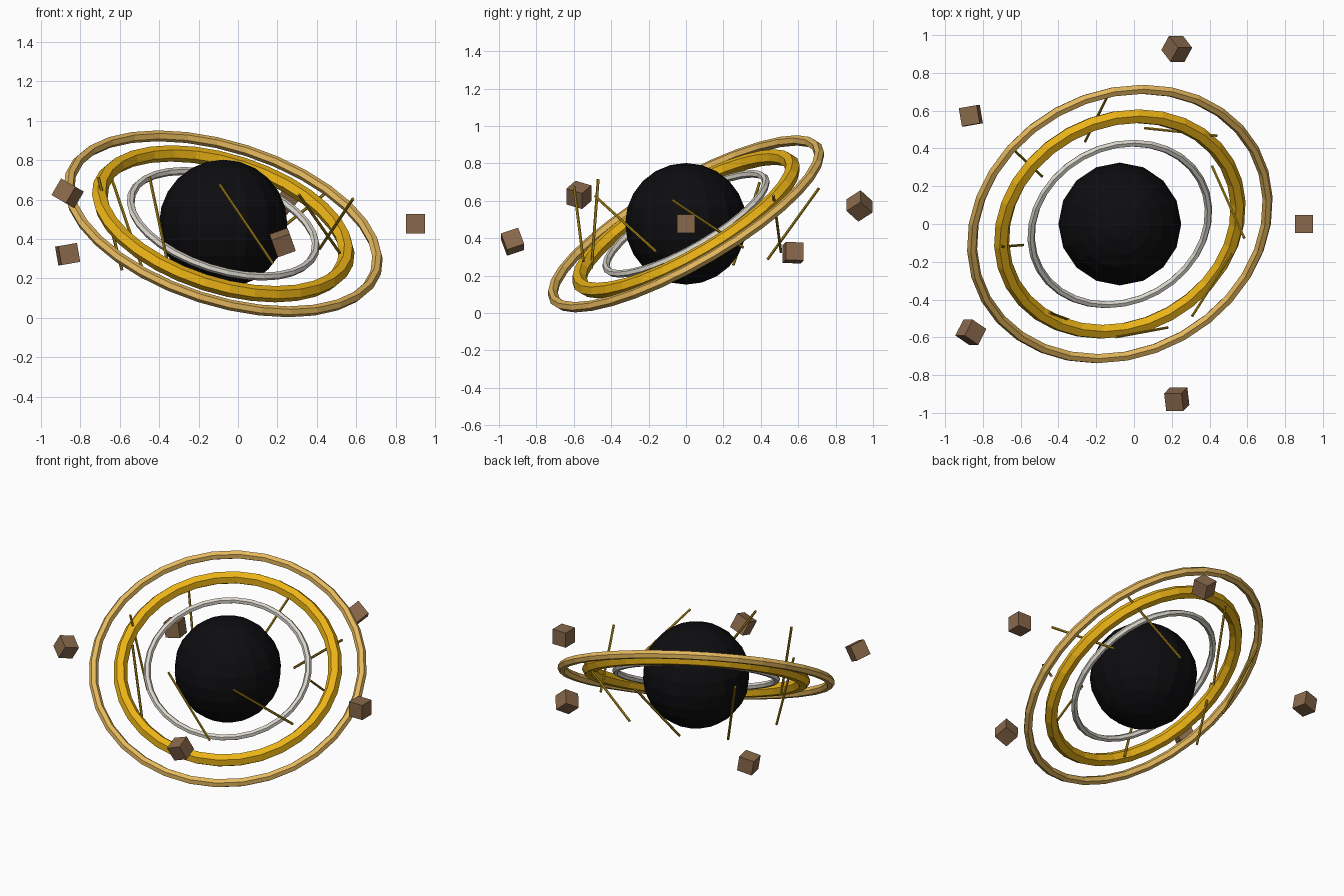
import bpy, math
from mathutils import Vector, Euler, Matrix

if "Cube" in bpy.data.objects:
    bpy.data.objects.remove(bpy.data.objects["Cube"])

S = 0.8125                              # overall scale
C = Vector((-0.075, 0, 0.477))          # centre of the whole model
TILT = Euler((0.5, 0.31, 0))


def material(name, rgb):
    m = bpy.data.materials.new(name)
    m.diffuse_color = (*rgb, 1)
    m.use_nodes = True
    m.node_tree.nodes["Principled BSDF"].inputs["Base Color"].default_value = m.diffuse_color
    return m


def finish(name, mat):
    ob = bpy.context.object
    ob.name = name
    ob.data.materials.append(mat)
    return ob


black = material("black", (0.004, 0.004, 0.005))
silver = material("pale_metal", (0.70, 0.67, 0.60))
gold = material("gold", (0.83, 0.45, 0.008))
light_gold = material("light_gold", (0.78, 0.48, 0.11))
dark_gold = material("dark_gold", (0.48, 0.29, 0.01))
brown = material("brown", (0.25, 0.14, 0.07))

# central dark sphere
bpy.ops.mesh.primitive_uv_sphere_add(segments=16, ring_count=12, radius=0.4 * S, location=C)
finish("core_sphere", black)

# three concentric tilted rings
for name, R, r, mat in (("inner_ring", 0.6, 0.025, silver),
                        ("middle_ring", 0.8, 0.051, gold),
                        ("outer_ring", 1.0, 0.034, light_gold)):
    bpy.ops.mesh.primitive_torus_add(major_segments=32, minor_segments=6,
                                     major_radius=R * S, minor_radius=r * S,
                                     location=C, rotation=TILT)
    finish(name, mat)

# eight thin rods circling the sphere, each leaning its own way
LEANS = [(.085, -.19, .127), (.19, -.02, .151), (.068, .137, .19), (-.075, .07, .22),
         (-.06, -.005, .236), (-.05, .018, .238), (-.135, -.025, .2), (-.105, -.165, .15)]
for i, d in enumerate(LEANS):
    a = 0.2 + i * math.tau / 8
    pos = C + Vector((math.cos(a), math.sin(a), 0)) * 0.72 * S
    rot = Vector(d).to_track_quat('Z', 'Y').to_euler()
    bpy.ops.mesh.primitive_cylinder_add(vertices=6, radius=0.0095 * S, depth=0.6 * S,
                                        location=pos, rotation=rot)
    finish(f"rod_{i + 1}", dark_gold)

# five tumbling cubes on the outside
for i in range(5):
    a = i * math.tau / 5
    pos = C + Vector((1.2 * math.cos(a), 1.2 * math.sin(a), 0.2 * math.sin(2 * a))) * S
    bpy.ops.mesh.primitive_cube_add(size=0.12 * S, location=pos, rotation=(0.7 * i, 0.7 * i, 0))
    finish(f"floating_cube_{i + 1}", brown)
